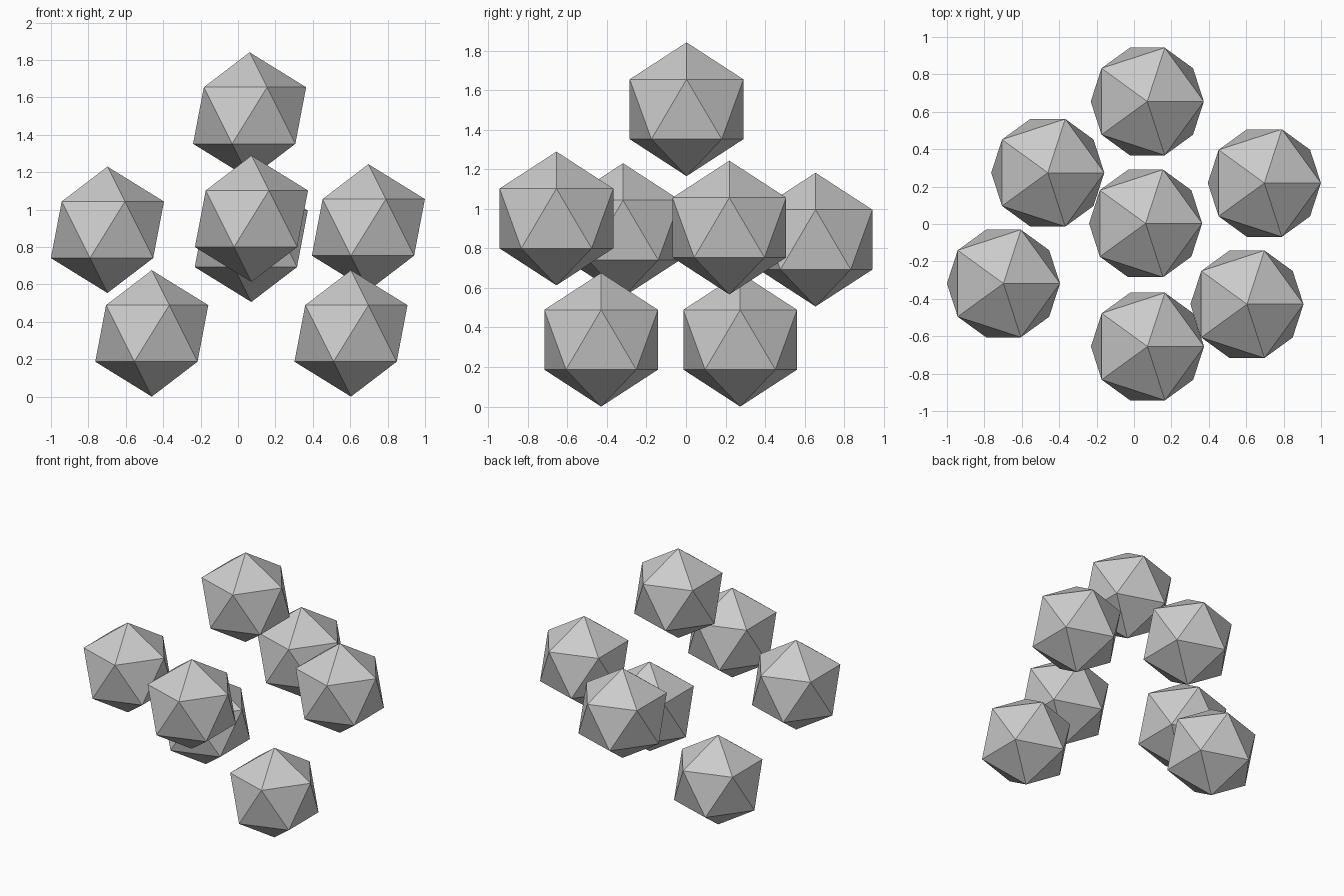
import bpy

if "Cube" in bpy.data.objects:
    bpy.data.objects.remove(bpy.data.objects["Cube"])

RADIUS = 0.338

# Centres of the seven floating icosahedra
parts = {
    "lower_front_right_ball": (0.604, -0.429, 0.338),
    "lower_back_left_ball": (-0.461, 0.274, 0.338),
    "middle_left_ball": (-0.698, -0.318, 0.892),
    "middle_right_ball": (0.697, 0.219, 0.905),
    "middle_front_ball": (0.072, -0.655, 0.951),
    "middle_back_ball": (0.071, 0.655, 0.844),
    "top_ball": (0.062, 0.003, 1.503),
}

# Flat-faced twenty-sided ball at each centre
for name, centre in parts.items():
    bpy.ops.mesh.primitive_ico_sphere_add(subdivisions=1, radius=RADIUS, location=centre)
    ball = bpy.context.object
    ball.name = name
    ball.data.name = name
